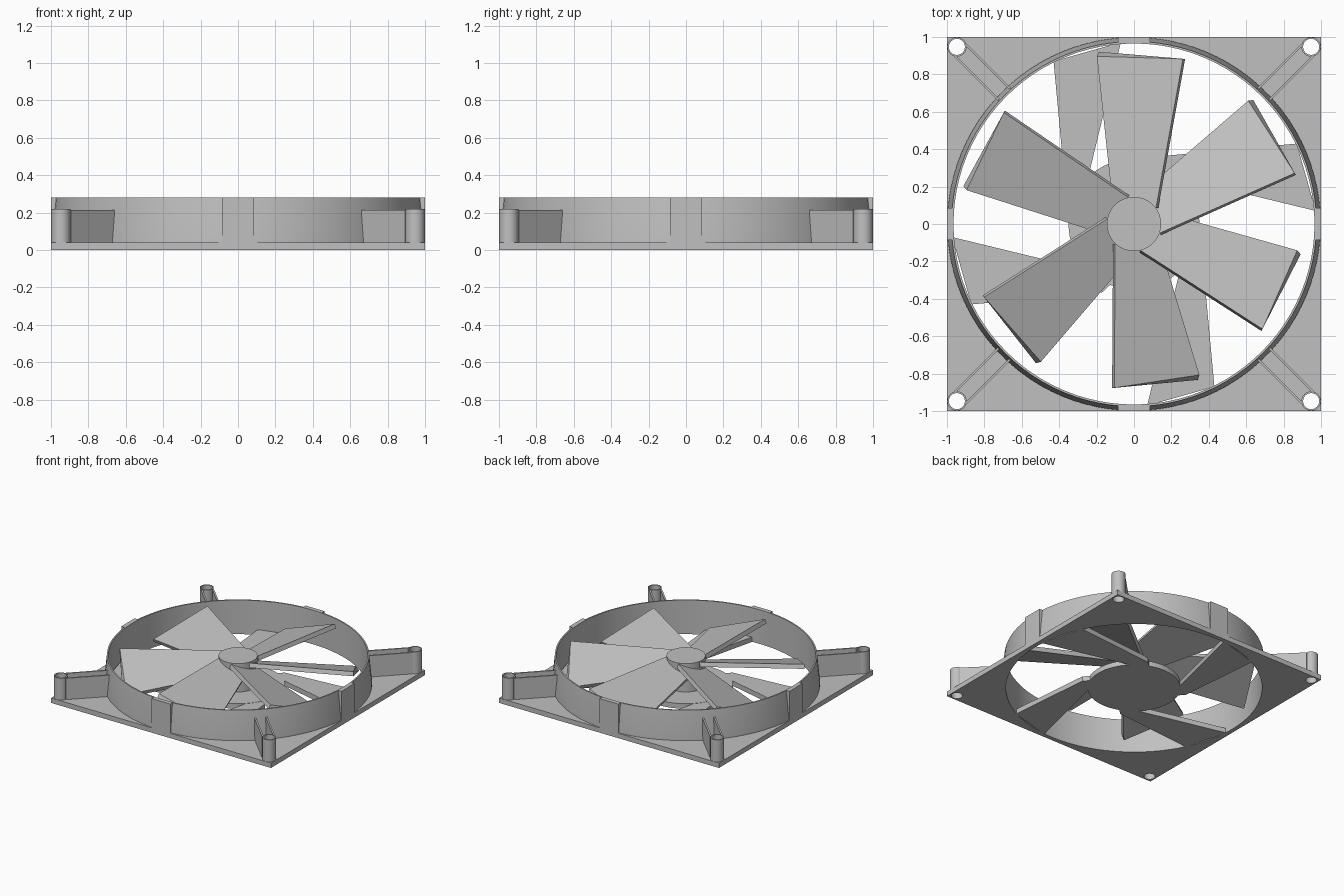
import bpy, bmesh, math
from mathutils import Vector, Matrix

if "Cube" in bpy.data.objects:
    bpy.data.objects.remove(bpy.data.objects["Cube"])

grey = bpy.data.materials.new("matte_grey")
grey.diffuse_color = (0.53, 0.53, 0.53, 1)
grey.use_nodes = True
grey.node_tree.nodes["Principled BSDF"].inputs["Base Color"].default_value = grey.diffuse_color


def finish(name, mesh):
    mesh.materials.clear()
    mesh.materials.append(grey)
    ob = bpy.data.objects.new(name, mesh)
    bpy.context.collection.objects.link(ob)
    bpy.ops.object.select_all(action='DESELECT')
    ob.select_set(True)
    bpy.context.view_layer.objects.active = ob
    bpy.ops.object.shade_smooth_by_angle(angle=math.radians(30))
    return ob


def circle(r, n=48, cx=0, cy=0):
    return [(cx + r * math.cos(math.tau * i / n), cy + r * math.sin(math.tau * i / n)) for i in range(n)]


def slab(name, loops, z0, z1):
    """Extrude flat outlines; inner outlines become holes."""
    cu = bpy.data.curves.new(name, 'CURVE')
    cu.dimensions = '2D'
    cu.fill_mode = 'BOTH'
    cu.extrude = (z1 - z0) / 2
    for pts in loops:
        sp = cu.splines.new('POLY')
        sp.points.add(len(pts) - 1)
        for p, (x, y) in zip(sp.points, pts):
            p.co = (x, y, 0, 1)
        sp.use_cyclic_u = True
    tmp = bpy.data.objects.new(name + "_outline", cu)
    bpy.context.collection.objects.link(tmp)
    mesh = bpy.data.meshes.new_from_object(tmp.evaluated_get(bpy.context.evaluated_depsgraph_get()))
    bpy.data.objects.remove(tmp)
    mesh.transform(Matrix.Translation((0, 0, (z0 + z1) / 2)))
    bm = bmesh.new()
    bm.from_mesh(mesh)
    bmesh.ops.remove_doubles(bm, verts=bm.verts, dist=0.0001)
    bmesh.ops.recalc_face_normals(bm, faces=bm.faces)
    bm.to_mesh(mesh)
    bm.free()
    return finish(name, mesh)


def rotated(pts, a):
    c, s = math.cos(a), math.sin(a)
    return [(x * c - y * s, x * s + y * c) for x, y in pts]


def lathe(name, profile, n=96):
    """Spin a closed profile of (radius, height) points."""
    bm = bmesh.new()
    rings = [[bm.verts.new((x, y, z)) for x, y in circle(r, n)] for r, z in profile]
    for a, b in zip(rings, rings[1:] + rings[:1]):
        for i in range(n):
            j = (i + 1) % n
            bm.faces.new((a[i], a[j], b[j], b[i]))
    bmesh.ops.recalc_face_normals(bm, faces=bm.faces)
    mesh = bpy.data.meshes.new(name)
    bm.to_mesh(mesh)
    bm.free()
    return finish(name, mesh)


# Square base plate with the large opening and four screw holes
P = 0.947
corners = [(sx * P, sy * P) for sx in (-1, 1) for sy in (-1, 1)]
slab("base_plate", [[(-1, -1), (1, -1), (1, 1), (-1, 1)], circle(0.965, 96)]
     + [circle(0.043, 24, x, y) for x, y in corners], 0, 0.04)

# Tapered round shroud
lathe("shroud", [(0.965, 0.04), (0.998, 0.04), (0.998, 0.06), (0.976, 0.28), (0.965, 0.28)])

# Screw posts, paired arm walls, shroud pads and rear struts, four of each
for k in range(4):
    x, y = corners[k]
    slab(f"screw_post_{k}", [circle(0.052, 24, x, y), circle(0.043, 24, x, y)], 0.04, 0.22)
    a = k * math.pi / 2
    for side in (-1, 1):
        wall = [(0.978, side * 0.036), (1.31, side * 0.036), (1.31, side * 0.049), (0.978, side * 0.049)]
        slab(f"arm_wall_{k}_{side + 1}", [rotated(wall, a + math.pi / 4)], 0.04, 0.215)
    pad = [(0.972, -0.085), (1.0, -0.085), (1.0, 0.085), (0.972, 0.085)]
    slab(f"shroud_pad_{k}", [rotated(pad, a)], 0.04, 0.28)
    strut = [(0.25, 0.245), (0.972, 0.07), (0.87, 0.43), (0.17, 0.365), (0.1, 0.3)]
    slab(f"rear_strut_{k}", [rotated(strut, a)], 0.0, 0.04)

# Motor disc and rotor hub
slab("motor_disc", [circle(0.35, 64)], 0, 0.042)
slab("rotor_hub", [circle(0.145, 48)], 0.04, 0.275)


# Pitched blades: trailing edge high, leading edge low
def blade(name, angle, reach):
    slope = math.radians(20)
    top_z, thick = 0.268, 0.035
    drop = Vector((0, -math.sin(slope), -math.cos(slope))) * thick
    bm = bmesh.new()
    top, bottom = [], []
    for x, y in ((0.09, -0.115), (reach, -0.235), (reach, 0.225), (0.09, 0.115)):
        edge = -0.115 if x < 0.2 else -0.235
        p = Vector((x, y, top_z - (y - edge) * math.tan(slope)))
        top.append(bm.verts.new(p))
        lean = 0.025 if x > 0.2 and y > 0 else 0
        bottom.append(bm.verts.new(p + drop + Vector((lean, 0, 0))))
    bm.faces.new(top)
    bm.faces.new(bottom[::-1])
    for i in range(4):
        j = (i + 1) % 4
        bm.faces.new((top[i], bottom[i], bottom[j], top[j]))
    bmesh.ops.recalc_face_normals(bm, faces=bm.faces)
    bmesh.ops.rotate(bm, verts=bm.verts, cent=(0, 0, 0), matrix=Matrix.Rotation(math.radians(angle), 3, 'Z'))
    mesh = bpy.data.meshes.new(name)
    bm.to_mesh(mesh)
    bm.free()
    finish(name, mesh)


for i, (angle, reach) in enumerate([(88.3, 0.89), (32.7, 0.87), (-23.9, 0.855),
                                    (-81.4, 0.85), (-138.7, 0.86), (154.3, 0.885)]):
    blade(f"fan_blade_{i}", angle, reach)
